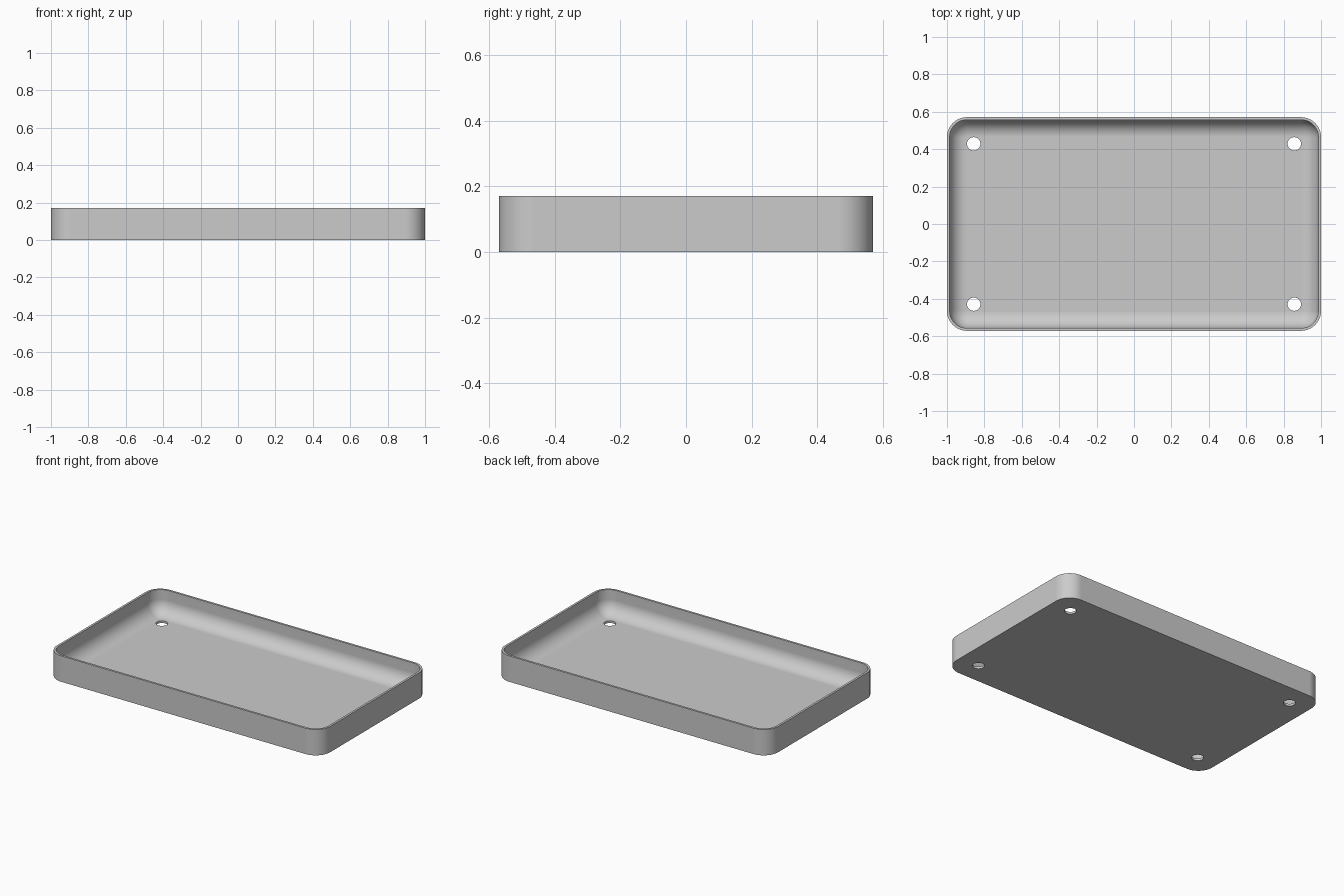
import bpy, bmesh
from math import sin, cos, pi, radians

cube = bpy.data.objects.get("Cube")
if cube:
    bpy.data.objects.remove(cube, do_unlink=True)

HALF_X, HALF_Y, HEIGHT = 1.0, 0.571, 0.171
CORNER, WALL, FLOOR = 0.107, 0.0143, 0.0143
FILLET = CORNER - WALL - 0.001
STEPS = 12

grey = bpy.data.materials.new("light grey")
grey.use_nodes = True
colour = (0.6, 0.6, 0.6, 1)
grey.diffuse_color = colour
grey.node_tree.nodes["Principled BSDF"].inputs["Base Color"].default_value = colour


def ring(bm, inset, z):
    """Rounded rectangle of vertices, inset from the outer wall."""
    r = CORNER - inset
    verts = []
    for i, (sx, sy) in enumerate(((1, 1), (-1, 1), (-1, -1), (1, -1))):
        for k in range(STEPS + 1):
            a = (i + k / STEPS) * pi / 2
            verts.append(bm.verts.new((sx * (HALF_X - CORNER) + r * cos(a),
                                       sy * (HALF_Y - CORNER) + r * sin(a), z)))
    return verts


# Tray shell: outer wall, rim, inner wall, then the fillet down to the floor
section = [(0, 0), (0, HEIGHT), (WALL, HEIGHT)]
for k in range(STEPS + 1):
    a = k / STEPS * pi / 2
    section.append((WALL + FILLET * (1 - cos(a)), FLOOR + FILLET * (1 - sin(a))))

bm = bmesh.new()
rings = [ring(bm, inset, z) for inset, z in section]
for low, high in zip(rings, rings[1:]):
    for i in range(len(low)):
        j = (i + 1) % len(low)
        bm.faces.new((low[i], low[j], high[j], high[i]))
bm.faces.new(rings[0][::-1])
bm.faces.new(rings[-1])
bmesh.ops.recalc_face_normals(bm, faces=bm.faces)
mesh = bpy.data.meshes.new("tray")
bm.to_mesh(mesh)
bm.free()
mesh.materials.append(grey)
tray = bpy.data.objects.new("tray", mesh)
bpy.context.collection.objects.link(tray)

# Four screw holes through the floor
for sx in (-1, 1):
    for sy in (-1, 1):
        bpy.ops.mesh.primitive_cylinder_add(vertices=32, radius=0.0357, depth=0.2,
                                            location=(sx * 0.857, sy * 0.4286, 0))
        cutter = bpy.context.object
        cutter.name = "hole_cutter"
        cutter.hide_render = True
        cutter.data.materials.append(grey)
        cut = tray.modifiers.new("hole", 'BOOLEAN')
        cut.operation, cut.solver, cut.object = 'DIFFERENCE', 'EXACT', cutter
        bpy.context.view_layer.objects.active = tray
        bpy.ops.object.modifier_apply(modifier=cut.name)
        bpy.data.objects.remove(cutter, do_unlink=True)

# Smooth curves with crisp rim, base and hole edges
bpy.ops.object.select_all(action='DESELECT')
tray.select_set(True)
bpy.context.view_layer.objects.active = tray
bpy.ops.object.shade_smooth_by_angle(angle=radians(30))
weighted = tray.modifiers.new("even_shading", 'WEIGHTED_NORMAL')
weighted.keep_sharp = True
